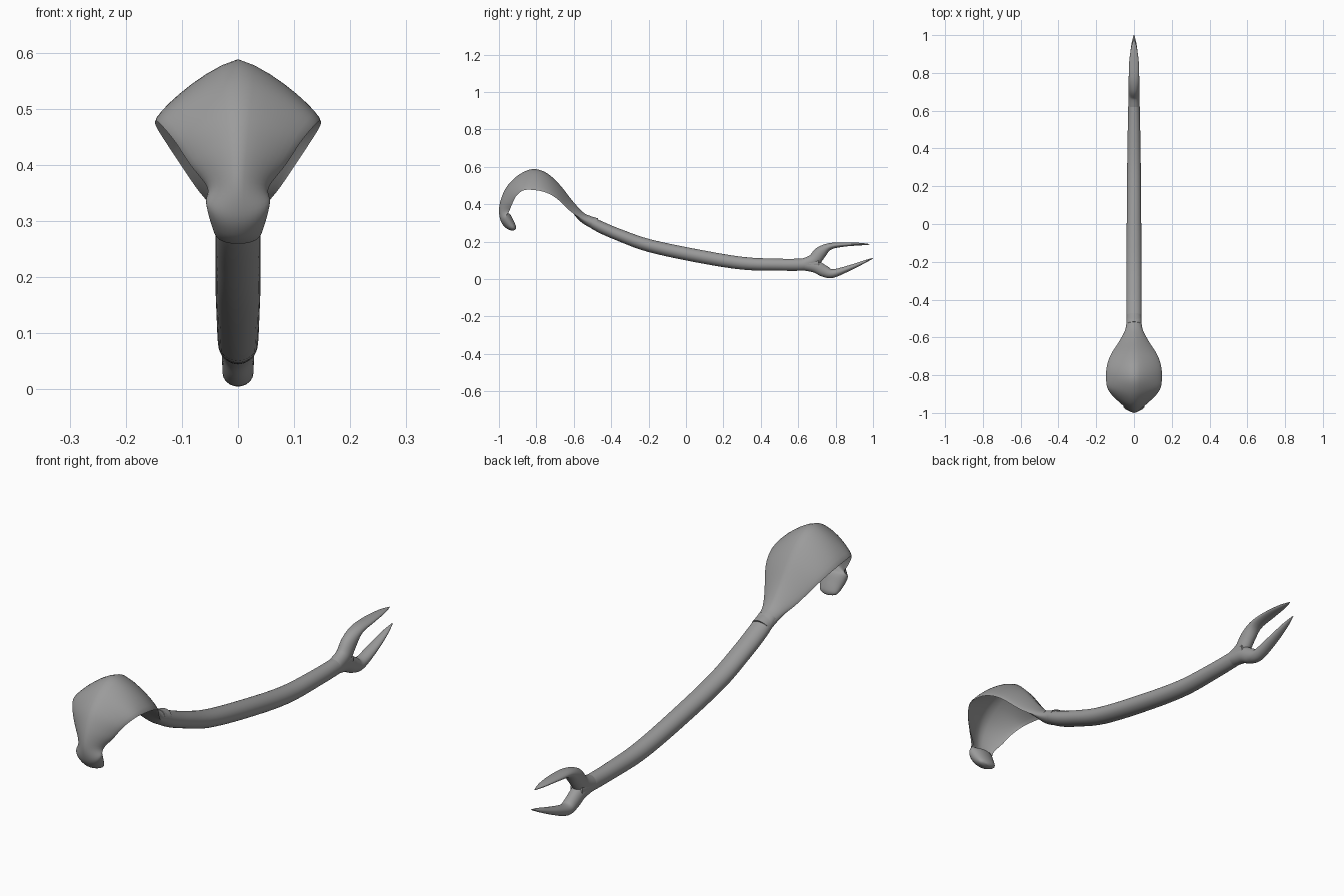
import bpy, bmesh, math
from mathutils import Vector

cube = bpy.data.objects.get("Cube")
if cube:
    bpy.data.objects.remove(cube)

grey = bpy.data.materials.new("matte grey")
grey.use_nodes = True
colour = (0.33, 0.33, 0.33, 1)
grey.diffuse_color = colour
grey.node_tree.nodes["Principled BSDF"].inputs["Base Color"].default_value = colour

SIDES = 32


def smooth_rows(rows, steps):
    """Catmull-Rom interpolation through rows of numbers."""
    pts = [rows[0]] + list(rows) + [rows[-1]]
    out = []
    for i in range(len(rows) - 1):
        quads = list(zip(*pts[i:i + 4]))
        for s in range(steps):
            t = s / steps
            out.append([b + t / 2 * (c - a + t * (2*a - 5*b + 4*c - d + t * (3*(b - c) + d - a)))
                        for a, b, c, d in quads])
    return out + [list(rows[-1])]


def loft(name, rings):
    """Skin closed rings of points and cap both ends."""
    bm = bmesh.new()
    loops = [[bm.verts.new(p) for p in ring] for ring in rings]
    for a, b in zip(loops, loops[1:]):
        for i in range(len(a)):
            j = (i + 1) % len(a)
            bm.faces.new((a[i], a[j], b[j], b[i]))
    bm.faces.new(loops[0])
    bm.faces.new(loops[-1])
    bmesh.ops.recalc_face_normals(bm, faces=bm.faces)
    mesh = bpy.data.meshes.new(name)
    bm.to_mesh(mesh)
    bm.free()
    mesh.materials.append(grey)
    obj = bpy.data.objects.new(name, mesh)
    bpy.context.collection.objects.link(obj)
    bpy.ops.object.select_all(action='DESELECT')
    obj.select_set(True)
    bpy.context.view_layer.objects.active = obj
    bpy.ops.object.shade_smooth_by_angle(angle=math.radians(50))


def tube(name, rows):
    """Sweep an ellipse along rows of y, z, half width, half height."""
    rows = smooth_rows(rows, 5)
    rings = []
    for i, (y, z, rx, rz) in enumerate(rows):
        a, b = rows[max(i - 1, 0)], rows[min(i + 1, len(rows) - 1)]
        up = Vector((0, a[1] - b[1], b[0] - a[0])).normalized()
        ring = []
        for k in range(SIDES):
            t = math.tau * k / SIDES
            ring.append(Vector((rx * math.sin(t), y, z)) + up * rz * math.cos(t))
        rings.append(ring)
    loft(name, rings)


def hood(name, rows):
    """Loft a roofed shell: outer spine, inner spine, rim (y, z each), half width, roof factor."""
    rings = []
    for oy, oz, iy, iz, ry, rz, w, roof in smooth_rows(rows, 6):
        outer, inner, rim = Vector((0, oy, oz)), Vector((0, iy, iz)), Vector((0, ry, rz))
        ring = []
        for k in range(SIDES):
            t = math.tau * k / SIDES
            s, c = math.sin(t), math.cos(t)
            f = roof * abs(s) ** 1.3 + (1 - roof) * (1 - abs(c))
            ring.append((outer if c > 0 else inner).lerp(rim, f) + Vector((w * s, 0, 0)))
        rings.append(ring)
    loft(name, rings)


# Hooked hood, from the handle over the crown to the turned-in tip
hood("hood", [
    (-.47, .325, -.50, .268, -.485, .295, .038, 0),
    (-.54, .35, -.565, .308, -.555, .322, .045, .2),
    (-.60, .41, -.62, .375, -.615, .36, .075, .6),
    (-.68, .51, -.69, .485, -.69, .43, .122, .7),
    (-.75, .57, -.75, .548, -.75, .463, .143, .75),
    (-.82, .588, -.815, .568, -.81, .476, .148, .75),
    (-.89, .56, -.88, .542, -.867, .475, .141, .75),
    (-.95, .505, -.935, .492, -.907, .445, .115, .7),
    (-.985, .44, -.967, .432, -.93, .40, .085, .6),
    (-1.0, .37, -.972, .365, -.947, .36, .055, .4),
    (-.99, .31, -.942, .348, -.963, .333, .057, 0),
    (-.965, .275, -.923, .315, -.943, .297, .048, 0),
    (-.935, .26, -.91, .285, -.922, .272, .037, 0),
    (-.915, .262, -.909, .27, -.912, .266, .014, 0),
])

# Long curved handle
tube("handle", [
    (-.53, .318, .038, .026), (-.46, .28, .04, .031), (-.36, .237, .04, .032),
    (-.2, .18, .04, .034), (.05, .126, .038, .035), (.3, .085, .036, .034),
    (.5, .077, .033, .032), (.64, .078, .03, .032), (.71, .085, .028, .028),
])

# Two tapering prongs of the fork
tube("upper_prong", [
    (.62, .078, .03, .03), (.68, .098, .029, .034), (.72, .142, .029, .033),
    (.77, .175, .028, .018), (.85, .185, .026, .011), (.93, .187, .016, .007),
    (.98, .186, .002, .002),
])
tube("lower_prong", [
    (.62, .078, .03, .03), (.69, .068, .029, .033), (.74, .042, .028, .031),
    (.785, .03, .027, .023), (.87, .058, .023, .015), (.95, .091, .014, .008),
    (1.0, .112, .002, .002),
])
